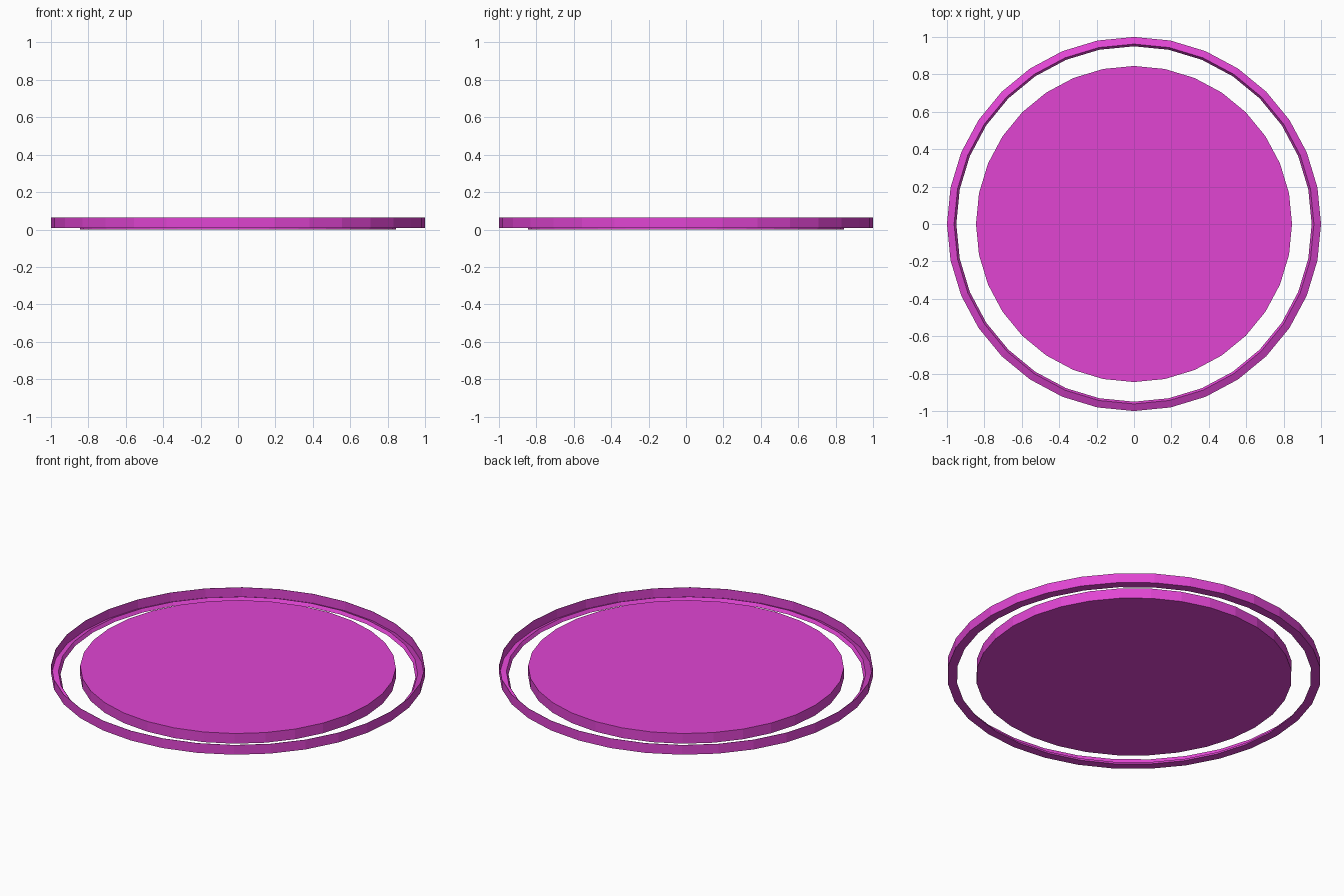
import bpy, bmesh
from math import pi, sin, cos

if "Cube" in bpy.data.objects:
    bpy.data.objects.remove(bpy.data.objects["Cube"])

SIDES = 32

mat = bpy.data.materials.new("magenta")
mat.diffuse_color = (0.75, 0.06, 0.65, 1)
mat.use_nodes = True
mat.node_tree.nodes["Principled BSDF"].inputs["Base Color"].default_value = mat.diffuse_color


def finish(bm, name):
    bmesh.ops.recalc_face_normals(bm, faces=bm.faces)
    mesh = bpy.data.meshes.new(name)
    bm.to_mesh(mesh)
    bm.free()
    mesh.materials.append(mat)
    obj = bpy.data.objects.new(name, mesh)
    bpy.context.collection.objects.link(obj)
    return obj


def lathe(name, profile):
    """Revolve a closed (radius, z) profile around z."""
    bm = bmesh.new()
    rings = []
    for i in range(SIDES):
        a = 2 * pi * i / SIDES
        rings.append([bm.verts.new((r * cos(a), r * sin(a), z)) for r, z in profile])
    n = len(profile)
    for i in range(SIDES):
        p, q = rings[i], rings[(i + 1) % SIDES]
        for j in range(n):
            k = (j + 1) % n
            bm.faces.new((p[j], q[j], q[k], p[k]))
    return finish(bm, name)


# Central flat disc
bm = bmesh.new()
bmesh.ops.create_cone(bm, cap_ends=True, segments=SIDES,
                      radius1=0.845, radius2=0.845, depth=0.06)
bmesh.ops.translate(bm, verts=bm.verts, vec=(0, 0, 0.03))
finish(bm, "disc")

# Outer rim: thin upright wall with a low ridged lip inside its foot
lathe("rim", [(0.95, 0.007), (1.0, 0.007), (1.0, 0.064),
              (0.998, 0.064), (0.998, 0.01), (0.962, 0.026)])
